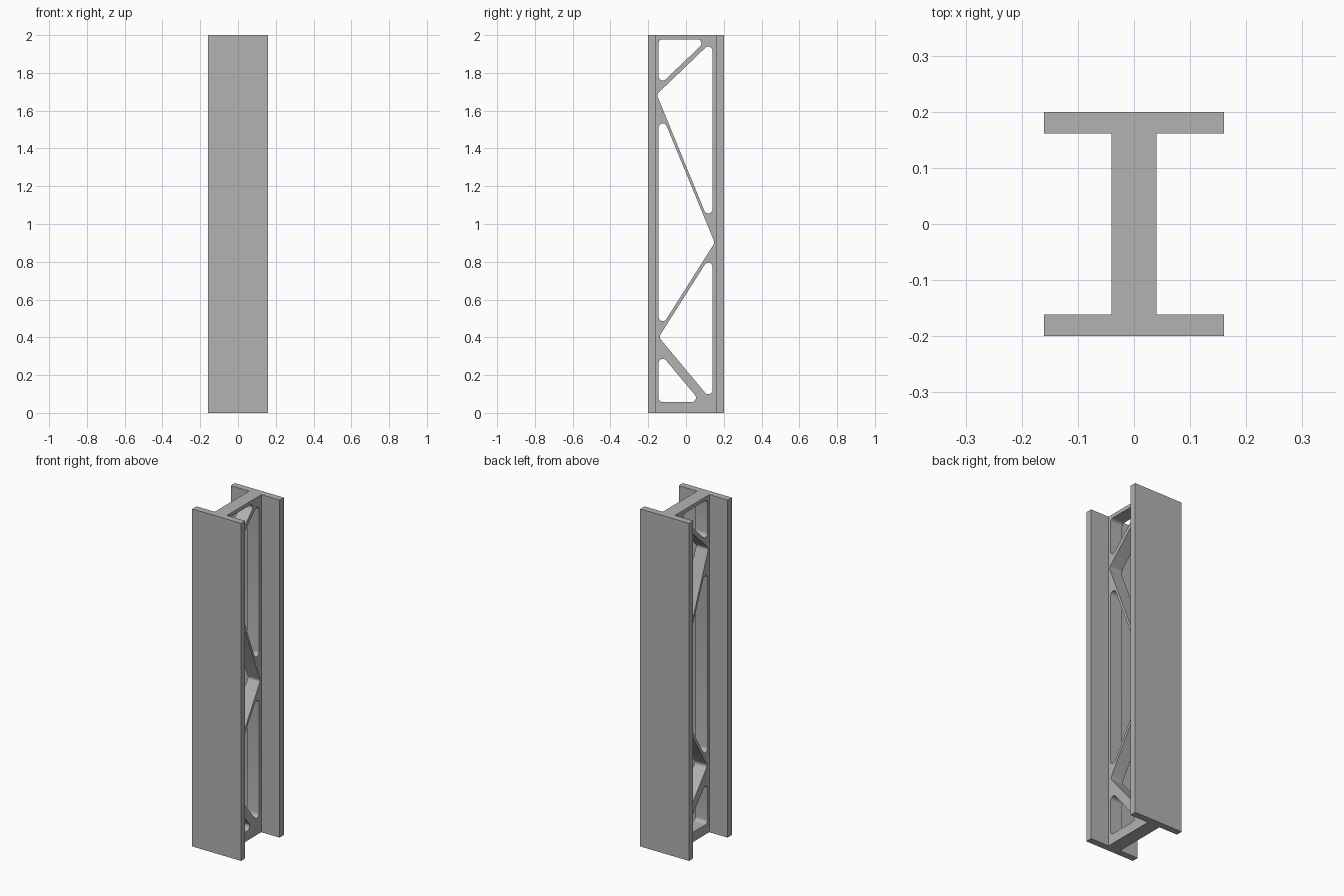
import bpy
import bmesh
import math
from mathutils import Vector, Matrix

cube = bpy.data.objects.get("Cube")
if cube:
    bpy.data.objects.remove(cube, do_unlink=True)

HEIGHT = 2.0
FLANGE_X, FLANGE_Y = 0.16, 0.2      # outer half sizes
WEB_X, INNER_Y = 0.04, 0.161        # web half thickness, inner flange face
FILLET = 0.022

steel = bpy.data.materials.new("steel grey")
steel.use_nodes = True
colour = (0.45, 0.45, 0.45, 1)
steel.diffuse_color = colour
steel.node_tree.nodes["Principled BSDF"].inputs["Base Color"].default_value = colour


def prism(name, points, depth, matrix=Matrix()):
    """Extrude a flat outline along its local z and place it with a matrix."""
    bm = bmesh.new()
    face = bm.faces.new([bm.verts.new((x, y, 0)) for x, y in points])
    result = bmesh.ops.extrude_face_region(bm, geom=[face])
    top = [v for v in result["geom"] if isinstance(v, bmesh.types.BMVert)]
    bmesh.ops.translate(bm, verts=top, vec=(0, 0, depth))
    bmesh.ops.recalc_face_normals(bm, faces=bm.faces)
    bm.transform(matrix)
    mesh = bpy.data.meshes.new(name)
    bm.to_mesh(mesh)
    bm.free()
    mesh.materials.append(steel)
    obj = bpy.data.objects.new(name, mesh)
    bpy.context.collection.objects.link(obj)
    return obj


def rounded(corners, radius, steps=8):
    """Replace every corner of a polygon by a tangent arc."""
    pts = [Vector(c) for c in corners]
    outline = []
    for i, p in enumerate(pts):
        a = (pts[i - 1] - p).normalized()
        b = (pts[(i + 1) % len(pts)] - p).normalized()
        half = a.angle(b) / 2
        centre = p + (a + b).normalized() * (radius / math.sin(half))
        start = p + a * (radius / math.tan(half)) - centre
        end = p + b * (radius / math.tan(half)) - centre
        sweep = math.pi - 2 * half
        for k in range(steps + 1):
            t = k / steps
            arc = (start * math.sin((1 - t) * sweep) + end * math.sin(t * sweep)) / math.sin(sweep)
            outline.append(centre + arc)
    return outline


# I-shaped beam
quarter = [(FLANGE_X, FLANGE_Y), (FLANGE_X, INNER_Y), (WEB_X, INNER_Y)]
right_half = quarter + [(x, -y) for x, y in reversed(quarter)]
profile = right_half + [(-x, y) for x, y in reversed(right_half)]
beam = prism("truss_beam", profile, HEIGHT)

# Triangular web openings, as (y, z) corners
L, R = -0.145, 0.14
openings = [
    [(L, 1.978), (L, 1.73), (0.114, 1.978)],
    [(R, 1.969), (-0.155, 1.686), (R, 0.966)],
    [(L, 1.622), (L, 0.432), (0.152, 0.901)],
    [(R, 0.849), (-0.144, 0.401), (R, 0.06)],
    [(L, 0.325), (L, 0.058), (0.078, 0.058)],
]
to_side = Matrix(((0, 0, 1, -0.1), (1, 0, 0, 0), (0, 1, 0, 0), (0, 0, 0, 1)))
bpy.context.view_layer.objects.active = beam
for corners in openings:
    cutter = prism("opening_cutter", rounded(corners, FILLET), 0.2, to_side)
    cutter.hide_render = True
    cut = beam.modifiers.new("opening", "BOOLEAN")
    cut.operation = "DIFFERENCE"
    cut.solver = "EXACT"
    cut.object = cutter
    bpy.ops.object.modifier_apply(modifier=cut.name)
    bpy.data.objects.remove(cutter, do_unlink=True)

# Smooth fillets, sharp edges elsewhere
bpy.ops.object.select_all(action="DESELECT")
beam.select_set(True)
bpy.ops.object.shade_smooth_by_angle(angle=math.radians(30))
